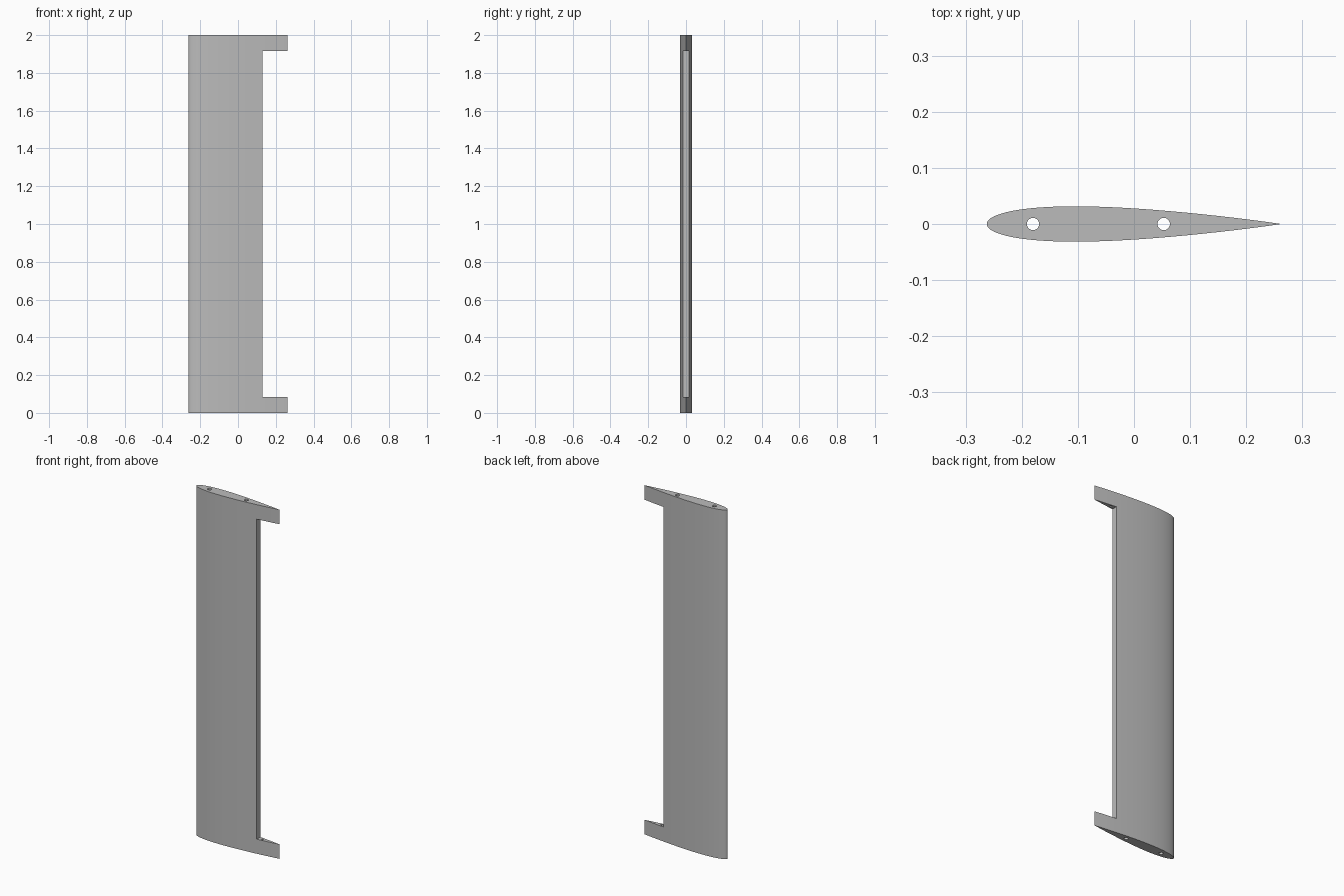
import bpy
import bmesh
import math

default = bpy.data.objects.get("Cube")
if default:
    bpy.data.objects.remove(default, do_unlink=True)

CHORD, SPAN, THICKNESS = 0.525, 2.0, 0.12
TAB = 0.083
NOTCH_X = 0.13

grey = bpy.data.materials.new("light grey")
grey.use_nodes = True
colour = (0.5, 0.5, 0.5, 1)
grey.diffuse_color = colour
grey.node_tree.nodes["Principled BSDF"].inputs["Base Color"].default_value = colour


def half_thickness(t):
    """Symmetric aerofoil, closed at the trailing edge."""
    return 5 * THICKNESS * CHORD * (0.2969 * math.sqrt(t) - 0.126 * t
                                    - 0.3516 * t**2 + 0.2843 * t**3 - 0.1036 * t**4)


def prism(name, outline, z0, z1):
    """Extrude a closed xy outline from z0 to z1."""
    bm = bmesh.new()
    face = bm.faces.new([bm.verts.new((x, y, z0)) for x, y in outline])
    top = bmesh.ops.extrude_face_region(bm, geom=[face])
    moved = [v for v in top["geom"] if isinstance(v, bmesh.types.BMVert)]
    bmesh.ops.translate(bm, verts=moved, vec=(0, 0, z1 - z0))
    bmesh.ops.recalc_face_normals(bm, faces=bm.faces)
    mesh = bpy.data.meshes.new(name)
    bm.to_mesh(mesh)
    bm.free()
    mesh.materials.append(grey)
    obj = bpy.data.objects.new(name, mesh)
    bpy.context.collection.objects.link(obj)
    return obj


def circle(x, radius, sides=32):
    return [(x + radius * math.cos(2 * math.pi * i / sides),
             radius * math.sin(2 * math.pi * i / sides)) for i in range(sides)]


# Wing body, points bunched towards the leading edge
N = 48
steps = [(1 - math.cos(math.pi * i / N)) / 2 for i in range(N + 1)]
upper = [((t - 0.5) * CHORD, half_thickness(t)) for t in steps]
upper[0], upper[-1] = (-CHORD / 2, 0), (CHORD / 2, 0)
lower = [(x, -y) for x, y in reversed(upper[1:-1])]
wing = prism("wing_section", upper + lower, 0, SPAN)

# Flap notch, two spar holes, and blind hinge holes in the tabs
notch = [(NOTCH_X, -0.1), (0.4, -0.1), (0.4, 0.1), (NOTCH_X, 0.1)]
cutters = [
    prism("notch_cutter", notch, TAB, SPAN - TAB),
    prism("front_spar_cutter", circle(-0.18, 0.011), -0.1, SPAN + 0.1),
    prism("rear_spar_cutter", circle(0.053, 0.011), -0.1, SPAN + 0.1),
    prism("lower_hinge_cutter", circle(0.155, 0.006, 24), TAB - 0.04, TAB + 0.02),
    prism("upper_hinge_cutter", circle(0.155, 0.006, 24),
          SPAN - TAB - 0.02, SPAN - TAB + 0.04),
]
bpy.context.view_layer.objects.active = wing
for cutter in cutters:
    mod = wing.modifiers.new(cutter.name, "BOOLEAN")
    mod.operation = "DIFFERENCE"
    mod.solver = "EXACT"
    mod.object = cutter
    bpy.ops.object.modifier_apply(modifier=mod.name)
for cutter in cutters:
    bpy.data.objects.remove(cutter, do_unlink=True)

# Smooth skin with sharp cut edges
bpy.ops.object.select_all(action="DESELECT")
wing.select_set(True)
bpy.ops.object.shade_smooth_by_angle(angle=math.radians(30))
